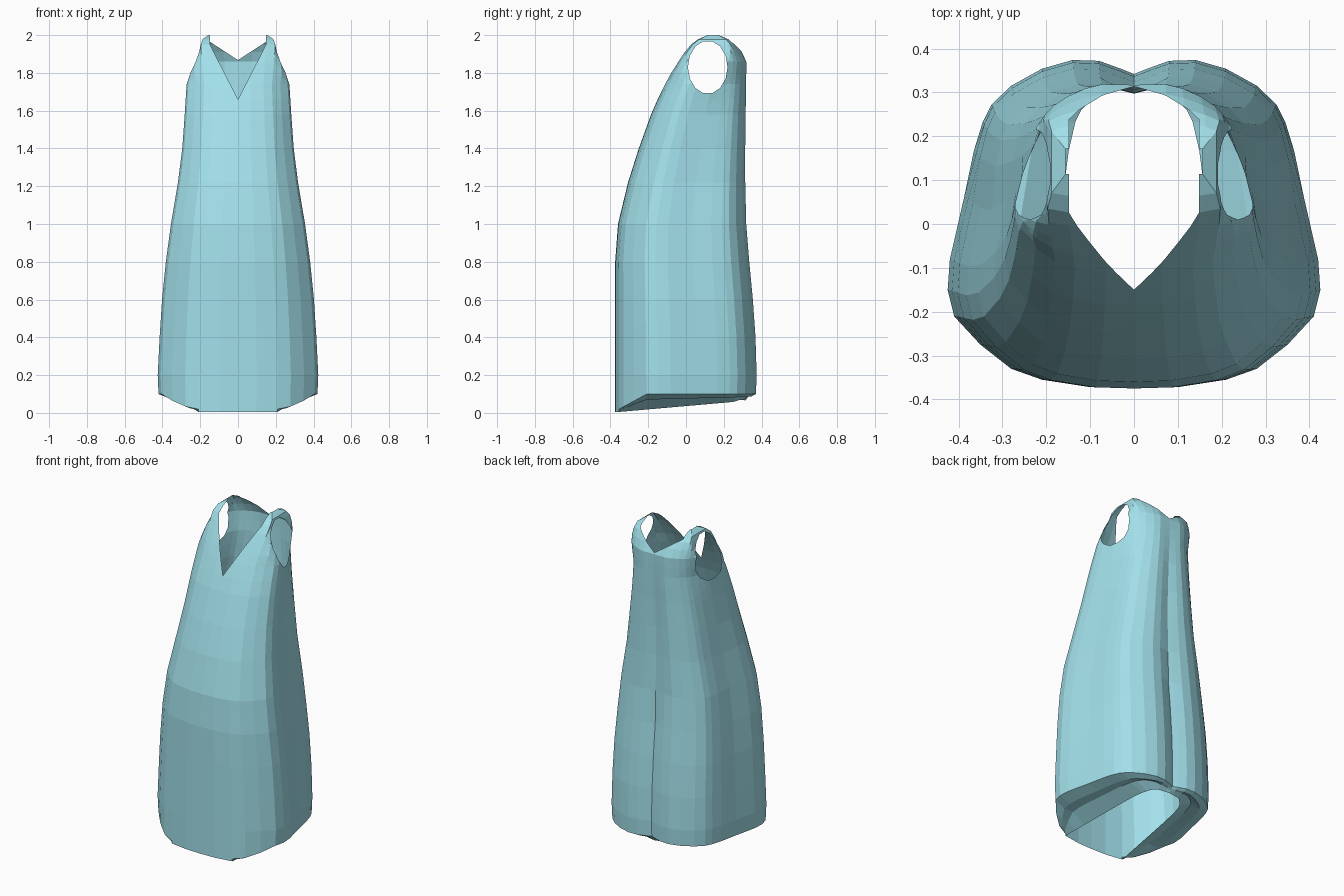
import bpy, bmesh
from math import cos, sin, pi
from mathutils import Vector

if "Cube" in bpy.data.objects:
    bpy.data.objects.remove(bpy.data.objects["Cube"])

# half outline of the skirt seen from above, front centre to back crease
PLAN = [(0, -.375), (.10, -.372), (.21, -.355), (.28, -.33), (.35, -.275), (.41, -.21),
        (.425, -.15), (.42, -.08), (.388, .06), (.365, .17), (.345, .235), (.325, .275),
        (.28, .318), (.21, .357), (.14, .377), (.08, .375), (.03, .357), (0, .345)]

# height, half width, front y, back y
RINGS = [(.2, .425, -.375, .372), (.4, .415, -.375, .366), (.6, .402, -.375, .352),
         (.8, .382, -.375, .333), (1.0, .355, -.36, .317), (1.22, .318, -.307, .312),
         (1.4, .295, -.25, .312), (1.58, .282, -.185, .314), (1.66, .277, -.15, .316),
         (1.74, .272, -.112, .317), (1.8, .252, -.08, .318), (1.86, .224, -.045, .318),
         (1.91, .206, -.013, .295), (1.95, .197, .02, .268), (1.978, .188, .06, .235),
         (2.0, .156, .11, .18)]

# narrowing of the back corners by height, and inner hem half width by y
TAPER = [(.2, 0), (1, -.09), (1.4, 0), (1.7, .17), (1.86, .24), (2, .24)]
HEM = [(-.36, .21), (.13, .155), (.22, .14), (.26, .12), (.3, .08), (.315, 0)]


def lookup(table, v):
    for (a, p), (b, q) in zip(table, table[1:]):
        if v <= b:
            return p + (q - p) * max(0, v - a) / (b - a)
    return table[-1][1]


def ring_points(z, w, front, back):
    pts = []
    crease = 1 if z < .9 else max(0, min(.6, (1.9 - z) * 1.2))
    boxy = 1 + max(0, z - 1.76) * 2.9          # squarer over the shoulder strap
    taper = lookup(TAPER, z)
    for x, y in PLAN:
        yn = y
        if y > .3 and x < .1:
            yn = .375 - (.375 - y) * crease
        t = (yn + .375) / .75
        s = min(1, x / .425 * boxy * (1 - taper * max(0, (y - .05) / .325)))
        pts.append(Vector((w * s, front + t * (back - front), z)))
    return pts


def hem_points(base, f, lift=0):
    # f = 0 is the lip of the skirt, f = 1 the inner edge of the turned-under hem
    pts = []
    for p in base:
        t = (p.y + .355) / .685
        side = min(1, max(0, (p.y + .355) / .145))
        y = min(p.y, .315 - .17 * p.x) if p.y > 0 else p.y
        inner = Vector((min(p.x, lookup(HEM, y)), y, .005 + .06 * max(0, t)))
        lip = Vector((p.x * .99, p.y * (1 - .01 * side), .02 + .08 * side))
        q = lip.lerp(inner, f)
        q.z += lift * side * min(1, p.x / .2)
        pts.append(q)
    return pts


base = ring_points(*RINGS[0])
rows = [hem_points(base, 1), hem_points(base, .6, .02), hem_points(base, .3, -.005),
        hem_points(base, 0)]
rows += [ring_points(*r) for r in RINGS]

bm = bmesh.new()
grid = [[bm.verts.new(p) for p in row] for row in rows]
for a, b in zip(grid, grid[1:]):
    for i in range(len(PLAN) - 1):
        bm.faces.new((a[i], a[i + 1], b[i + 1], b[i]))


def split(point, normal, test):
    faces = [f for f in bm.faces if test(f.calc_center_median())]
    geom = set(faces)
    for f in faces:
        geom.update(f.edges)
        geom.update(f.verts)
    bmesh.ops.bisect_plane(bm, geom=list(geom), plane_co=point, plane_no=normal, dist=1e-5)


def remove(test):
    gone = [f for f in bm.faces if test(f.calc_center_median())]
    bmesh.ops.delete(bm, geom=gone, context='FACES')


# neckline: V in front, shallower V at the back
MID, NECK = .145, .148
split((0, MID, 0), (0, 1, 0), lambda c: c.z > 1.6)
split((NECK, 0, 0), (1, 0, 0), lambda c: c.z > 1.85)
split((0, 0, 1.66), (-1.95, 0, 1), lambda c: c.z > 1.55 and c.y < MID)
split((0, 0, 1.868), (-.65, 0, 1), lambda c: c.z > 1.75 and c.y > MID)
remove(lambda c: c.x < NECK and c.z > (1.66 + 1.95 * c.x if c.y < MID else 1.868 + .65 * c.x))

# armhole: oval cut through the side
N, CY, CZ, RY, RZ = 14, .115, 1.83, .105, .141
oval = [Vector((0, CY + RY * cos(2 * pi * i / N), CZ + RZ * sin(2 * pi * i / N)))
        for i in range(N)]
sides = []
for a, b in zip(oval, oval[1:] + oval[:1]):
    n = Vector((0, b.z - a.z, a.y - b.y))
    sides.append((a, n))
    split(a, n, lambda c: c.x > .12 and c.z > 1.6 and -.08 < c.y < .3)
remove(lambda c: c.z > 1.6 and all((c - a).dot(n) < 0 for a, n in sides))

loose = [v for v in bm.verts if not v.link_faces]
bmesh.ops.delete(bm, geom=loose, context='VERTS')

# mirror to the other half and weld the centre seam
half = list(bm.verts) + list(bm.edges) + list(bm.faces)
bmesh.ops.mirror(bm, geom=half, axis='X', merge_dist=.0005)
bmesh.ops.recalc_face_normals(bm, faces=bm.faces)

mesh = bpy.data.meshes.new("sleeveless_gown")
bm.to_mesh(mesh)
bm.free()
gown = bpy.data.objects.new("sleeveless_gown", mesh)
bpy.context.collection.objects.link(gown)

# cloth colour
cloth = bpy.data.materials.new("cloth")
cloth.diffuse_color = (.36, .74, .82, 1)
cloth.use_nodes = True
cloth.node_tree.nodes["Principled BSDF"].inputs["Base Color"].default_value = cloth.diffuse_color
mesh.materials.append(cloth)
